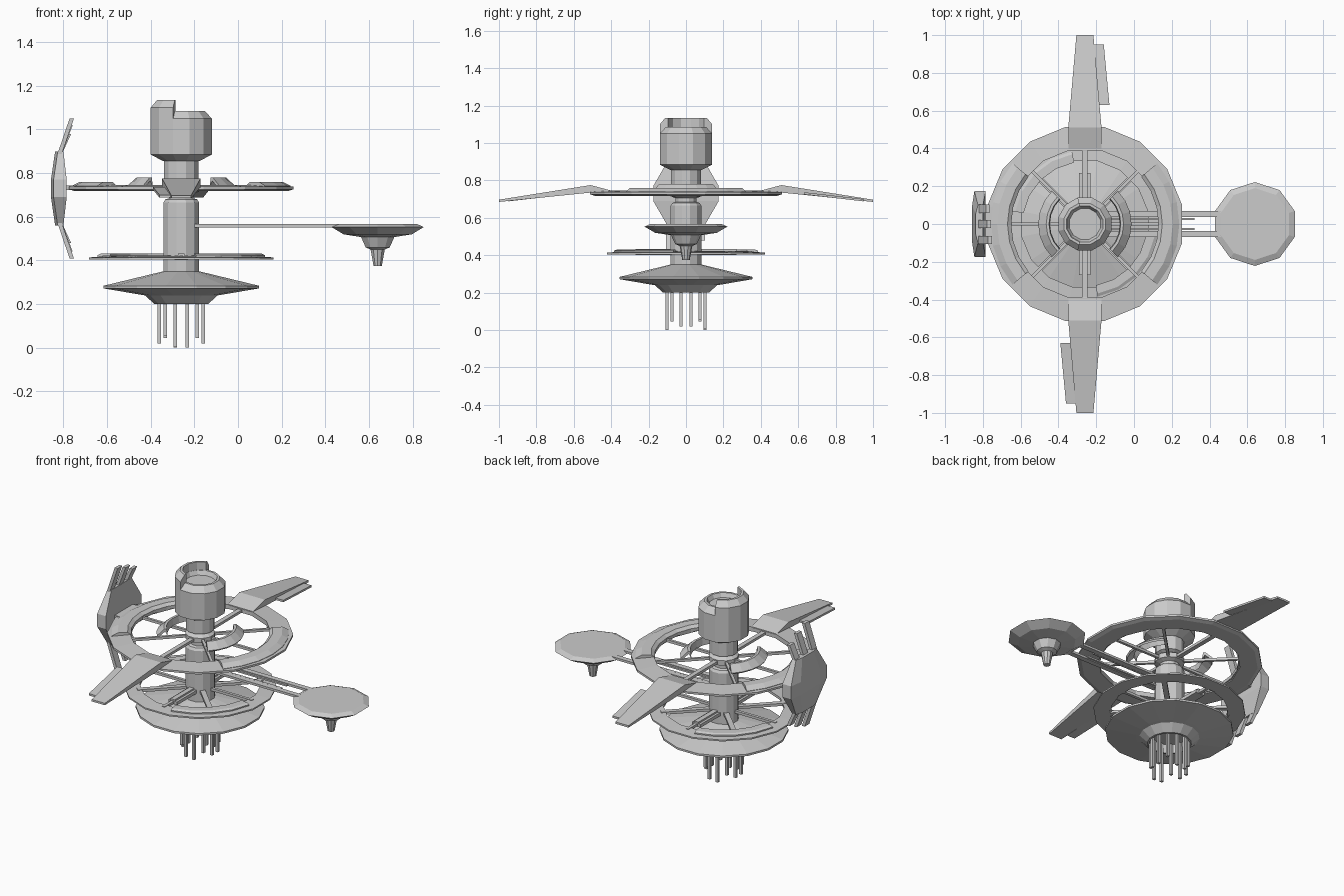
import bpy, bmesh
from math import sin, cos, pi, radians
from mathutils import Matrix, Vector

if "Cube" in bpy.data.objects:
    bpy.data.objects.remove(bpy.data.objects["Cube"])

CX = -0.26  # main axis of the station


def finish(name, bm):
    bmesh.ops.remove_doubles(bm, verts=bm.verts, dist=1e-5)
    bmesh.ops.recalc_face_normals(bm, faces=bm.faces)
    me = bpy.data.meshes.new(name)
    bm.to_mesh(me)
    bm.free()
    ob = bpy.data.objects.new(name, me)
    bpy.context.collection.objects.link(ob)
    return ob


def lathe(name, prof, n=16, cx=CX, start=None, arc=None):
    """Revolve (r, z) points; closed loop profile. arc (degrees) makes a capped partial sweep."""
    bm = bmesh.new()
    full = arc is None
    a0 = pi / n if start is None else radians(start)
    sweep = 2 * pi if full else radians(arc)
    rows = [[bm.verts.new((cx + r * cos(a0 + sweep * i / n), r * sin(a0 + sweep * i / n), z))
             for r, z in prof] for i in range(n if full else n + 1)]
    m = len(prof)
    for i in range(n):
        a, b = rows[i], rows[(i + 1) % len(rows)]
        for j in range(m):
            k = (j + 1) % m
            if prof[j][0] == 0 and prof[k][0] == 0:
                continue
            bm.faces.new((a[j], a[k], b[k], b[j]))
    if not full:
        bm.faces.new(rows[0])
        bm.faces.new(rows[-1])
    return finish(name, bm)


def loft(name, sections, turn=0):
    """Skin matching point loops; turn rotates about the main axis."""
    bm = bmesh.new()
    rot = Matrix.Rotation(radians(turn), 4, 'Z')
    off = Vector((CX, 0, 0))
    rows = [[bm.verts.new(rot @ (Vector(p) - off) + off) for p in s] for s in sections]
    for a, b in zip(rows, rows[1:]):
        for j in range(len(a)):
            k = (j + 1) % len(a)
            bm.faces.new((a[j], a[k], b[k], b[j]))
    bm.faces.new(rows[0])
    bm.faces.new(rows[-1])
    return finish(name, bm)


def box(name, x0, x1, y0, y1, z0, z1, turn=0):
    return loft(name, [[(x0, y0, z), (x1, y0, z), (x1, y1, z), (x0, y1, z)] for z in (z0, z1)], turn)


def spoke(name, r0, r1, w, z0, z1, turn):
    return box(name, CX + r0, CX + r1, -w / 2, w / 2, z0, z1, turn)


# Central column with waist and hub
lathe("column", [(0, .3), (.085, .3), (.085, .665), (.075, .68), (.058, .685), (.058, .705), (.085, .715),
                 (.085, .745), (.06, .76), (.082, .77), (.082, .87), (0, .87)], 12)

# Command head with dished top and raised half collar
lathe("head", [(0, .855), (.085, .855), (.145, .885), (.145, 1.05), (.112, 1.085), (.098, 1.085),
               (.085, 1.06), (0, 1.06)], 12)
lathe("head_collar", [(.1, 1.03), (.145, 1.03), (.145, 1.1), (.115, 1.135), (.1, 1.135)], 5,
      start=105, arc=150)

# Upper ring, raised arcs and inner deflectors on both sides
lathe("upper_ring", [(.4, .718), (.5, .718), (.524, .726), (.524, .738), (.4, .746)])
for s in (0, 180):
    lathe("upper_ring_plate", [(.39, .725), (.5, .725), (.5, .742), (.465, .76), (.41, .76), (.39, .745)],
          6, start=s - 40, arc=80)
    lathe("inner_deflector", [(.185, .735), (.19, .78), (.205, .78), (.247, .742), (.24, .732), (.2, .765)],
          6, start=s - 45, arc=90)
for k in range(8):
    spoke("upper_spoke", .06, .42, .028 if k in (2, 6) else .016, .722, .738, k * 45)

# Lower ring with raised arcs and spokes
lathe("lower_ring", [(.34, .405), (.43, .405), (.43, .414), (.34, .42)])
for s in (100, 280):
    lathe("lower_ring_plate", [(.33, .408), (.39, .408), (.39, .424), (.375, .431), (.33, .431)], 4,
          start=s, arc=70)
for k in range(8):
    spoke("lower_spoke", .06, .36, .03 if k % 2 else .018, .406, .422, k * 45)
for a in (90, 270):
    spoke("lower_strut", .06, .27, .06, .402, .422, a)
    spoke("lower_strut_rib", .06, .27, .03, .42, .432, a)

# Bottom saucer, hollow underneath, with hanging rods
lathe("bottom_saucer", [(0, .35), (.085, .35), (.363, .284), (.363, .272), (.19, .243), (.17, .24), (.125, .2),
                        (.113, .2), (.105, .25), (0, .25)])
for k in range(12):
    a = radians(k * 30 + 15)
    x, y = CX + .104 * cos(a), .104 * sin(a)
    low = (.02, .055, .005, .0, .045, .02)[k % 6]
    box("hanging_rod", x - .008, x + .008, y - .008, y + .008, low, .255)

# Two wings with side flaps, half-turn symmetric
for turn in (0, 180):
    loft("wing", [[(CX - w, y, lo), (CX + w, y, lo), (CX + w, y, hi), (CX - w, y, hi)]
                  for y, w, lo, hi in ((.39, .088, .722, .743), (.51, .088, .735, .775),
                                       (1.0, .045, .685, .697))], turn)
    loft("wing_flap", [[(x0, y, z), (x1, y, z), (x1, y, z + .012), (x0, y, z + .012)]
                       for y, x0, x1, z in ((.63, -.195, -.13, .725), (.95, -.215, -.16, .688))], turn)

# Left shield: hexagonal plate with swept prongs above and below
loft("shield", [[(xi, -w, z), (xi, w, z), (xo + .012, w, z), (xo, w * .55, z), (xo, -w * .55, z),
                 (xo + .012, -w, z)]
                for z, w, xi, xo in ((.56, .1, -.8, -.838), (.69, .175, -.785, -.857),
                                     (.77, .175, -.785, -.857), (.9, .1, -.8, -.838))])
box("shield_mount", -.8, -.73, -.09, .09, .722, .744)
for s in (1, -1):
    for y, length in ((-.085, .32), (0, .29), (.08, .25)):
        t = length / .32
        loft("shield_prong", [[(x - .01, y - .022, z), (x + .01, y - .022, z), (x + .01, y + .022, z),
                               (x - .01, y + .022, z)]
                              for x, z in ((-.82, .73 + s * .15), (-.82 + .058 * t, .73 + s * length))])

# Right arm: twin beams and a ten-sided outrigger dish
for s in (1, -1):
    box("arm_beam", -.2, .56, s * .052 - .016, s * .052 + .016, .552, .566)
    box("arm_rail", -.2, .32, s * .026 - .006, s * .026 + .006, .554, .564)
lathe("outrigger_dish", [(0, .567), (.19, .567), (.222, .553), (.165, .52), (.08, .507), (.058, .46), (.034, .45),
                         (.02, .375), (0, .375)], 10, cx=.64)
